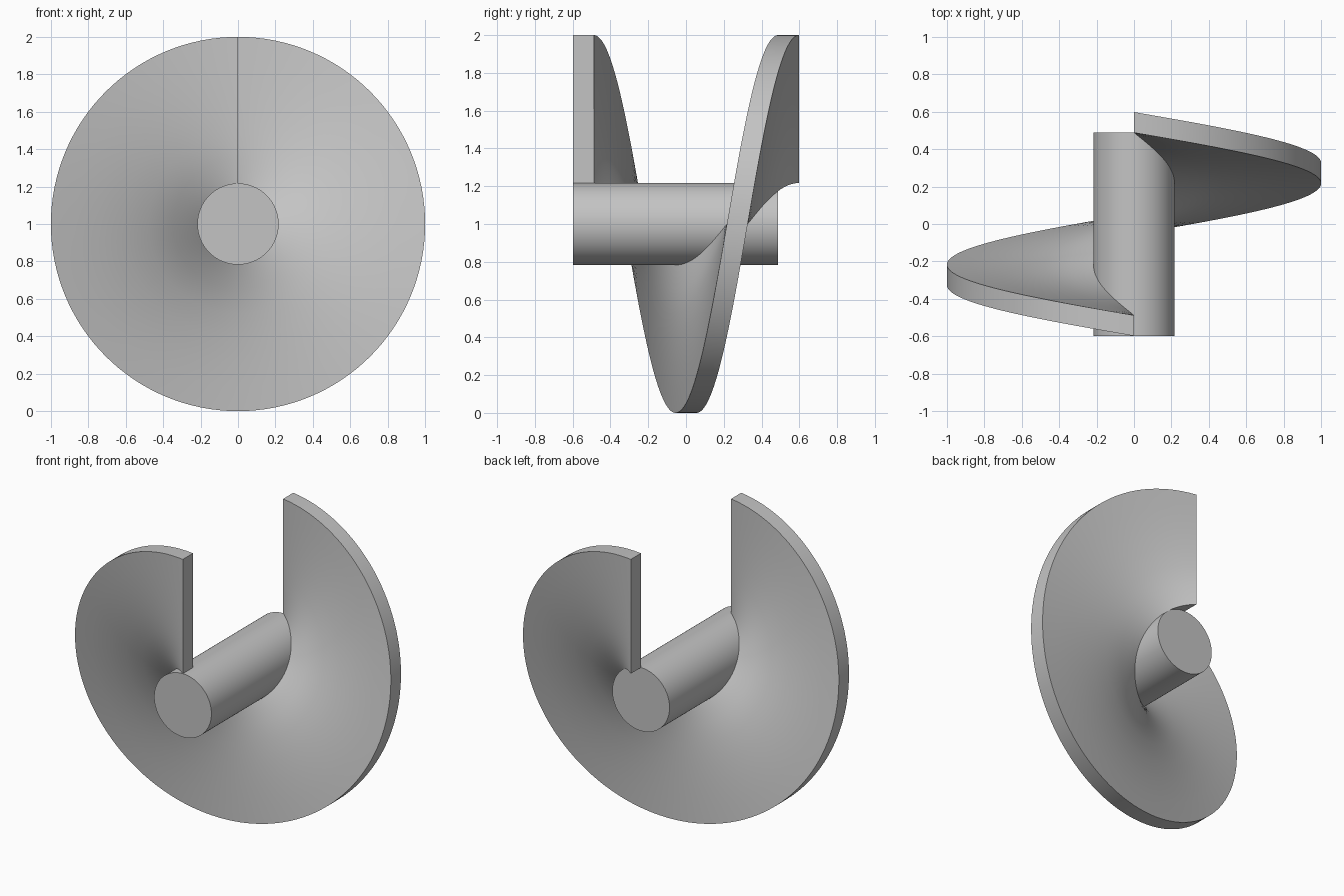
import bpy
import bmesh
from math import sin, cos, tau, pi, radians
from mathutils import Matrix

cube = bpy.data.objects.get("Cube")
if cube:
    bpy.data.objects.remove(cube, do_unlink=True)

OUTER, HUB = 1.0, 0.217      # radii
FRONT, BACK = -0.598, 0.488  # hub ends; the flight advances this far in one turn
THICK = 0.11                 # flight thickness along the axis
SEGMENTS, RINGS = 128, 6

grey = bpy.data.materials.new("plain grey")
grey.use_nodes = True
colour = (0.55, 0.55, 0.55, 1)
grey.diffuse_color = colour
grey.node_tree.nodes["Principled BSDF"].inputs["Base Color"].default_value = colour


def add_object(name, bm):
    bmesh.ops.recalc_face_normals(bm, faces=bm.faces)
    mesh = bpy.data.meshes.new(name)
    bm.to_mesh(mesh)
    bm.free()
    mesh.materials.append(grey)
    obj = bpy.data.objects.new(name, mesh)
    bpy.context.collection.objects.link(obj)
    bpy.ops.object.select_all(action="DESELECT")
    obj.select_set(True)
    bpy.context.view_layer.objects.active = obj
    bpy.ops.object.shade_smooth_by_angle(angle=radians(30))
    return obj


# Round hub lying along y
bm = bmesh.new()
place = Matrix.Translation((0, (FRONT + BACK) / 2, 1)) @ Matrix.Rotation(pi / 2, 4, "X")
bmesh.ops.create_cone(bm, cap_ends=True, segments=SEGMENTS, radius1=HUB,
                      radius2=HUB, depth=BACK - FRONT, matrix=place)
add_object("hub", bm)

# Spiral flight: a radial rectangle swept through one turn, starting at the top
radii = [HUB + (OUTER - HUB) * i / RINGS for i in range(RINGS + 1)]
section = [(r, 0) for r in radii] + [(r, THICK) for r in reversed(radii)]
bm = bmesh.new()
loops = []
for s in range(SEGMENTS + 1):
    t = s / SEGMENTS
    y = FRONT + (BACK - FRONT) * t
    loops.append([bm.verts.new((-r * sin(tau * t), y + d, 1 + r * cos(tau * t)))
                  for r, d in section])
for a, b in zip(loops, loops[1:]):
    for i in range(len(section)):
        j = (i + 1) % len(section)
        bm.faces.new((a[i], a[j], b[j], b[i]))
bm.faces.new(loops[0])
bm.faces.new(reversed(loops[-1]))
add_object("spiral_flight", bm)
